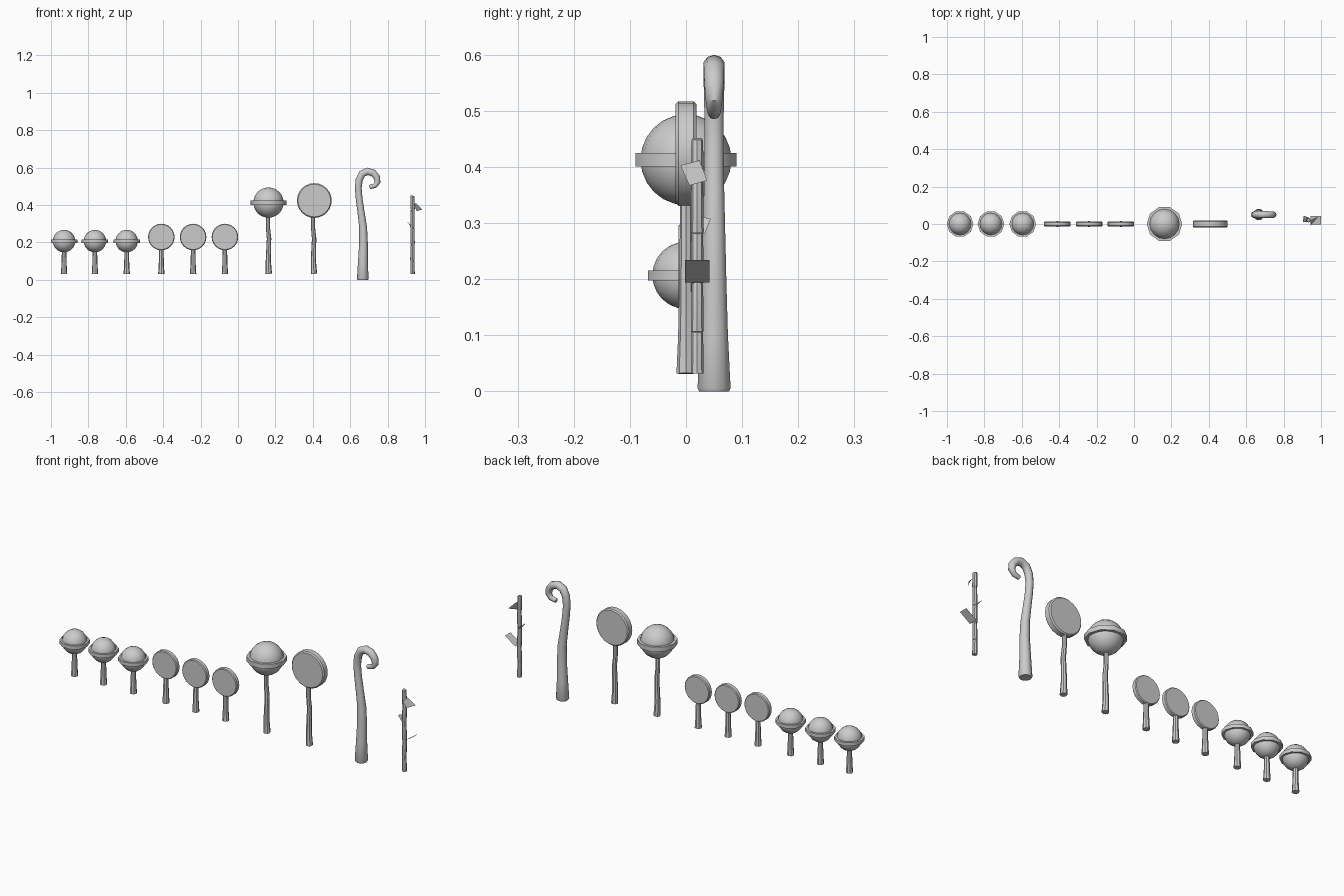
import bpy, bmesh, math
from mathutils import Vector

if "Cube" in bpy.data.objects:
    bpy.data.objects.remove(bpy.data.objects["Cube"])


def finish(name, bm, angle=40):
    bmesh.ops.recalc_face_normals(bm, faces=bm.faces)
    me = bpy.data.meshes.new(name)
    bm.to_mesh(me)
    bm.free()
    ob = bpy.data.objects.new(name, me)
    bpy.context.collection.objects.link(ob)
    bpy.ops.object.select_all(action='DESELECT')
    ob.select_set(True)
    bpy.context.view_layer.objects.active = ob
    bpy.ops.object.shade_smooth_by_angle(angle=math.radians(angle))
    return ob


def tube(name, pts, y, sides=10):
    """Capped tube along (x, z, radius) points in the plane at depth y."""
    bm = bmesh.new()
    rings = []
    for i, (x, z, r) in enumerate(pts):
        a, b = pts[max(i - 1, 0)], pts[min(i + 1, len(pts) - 1)]
        t = Vector((b[0] - a[0], 0, b[1] - a[1])).normalized()
        n = Vector((t.z, 0, -t.x))
        ring = []
        for k in range(sides):
            ang = 2 * math.pi * k / sides
            p = Vector((x, y, z)) + r * (math.cos(ang) * n + math.sin(ang) * Vector((0, 1, 0)))
            ring.append(bm.verts.new(p))
        rings.append(ring)
    for lo, hi in zip(rings, rings[1:]):
        for k in range(sides):
            j = (k + 1) % sides
            bm.faces.new((lo[k], lo[j], hi[j], hi[k]))
    bm.faces.new(rings[0][::-1])
    bm.faces.new(rings[-1])
    return finish(name, bm)


def lathe(name, profile, sides, centre, facing_front=False, angle=40):
    """Closed solid from (radius, height) profile, about z or about y."""
    bm = bmesh.new()
    rings = []
    for r, h in profile:
        ring = []
        for k in range(sides):
            a = 2 * math.pi * k / sides
            u, v = r * math.cos(a), r * math.sin(a)
            p = Vector((u, h, v)) if facing_front else Vector((u, v, h))
            ring.append(bm.verts.new(p + Vector(centre)))
        rings.append(ring)
    for lo, hi in zip(rings, rings[1:]):
        for k in range(sides):
            j = (k + 1) % sides
            bm.faces.new((lo[k], lo[j], hi[j], hi[k]))
    bm.faces.new(rings[0][::-1])
    bm.faces.new(rings[-1])
    return finish(name, bm, angle)


def ball_head(name, x, z, r, band_r, band_h):
    bm = bmesh.new()
    bmesh.ops.create_uvsphere(bm, u_segments=16, v_segments=12, radius=r)
    bmesh.ops.translate(bm, verts=bm.verts, vec=(x, 0, z))
    finish(name + "_ball", bm)
    h = band_h / 2
    lathe(name + "_band", [(r * 0.9, -h), (band_r, -h), (band_r, h), (r * 0.9, h)],
          10, (x, 0, z))


def disc_head(name, x, z, r, half):
    b = half * 0.3
    lathe(name + "_disc", [(r - b, -half), (r, -half + b), (r, half - b), (r - b, half)],
          24, (x, 0, z), True, 30)


def short_stick(name, x, top):
    tube(name, [(x, 0.032, 0.017), (x, 0.08, 0.014), (x, top, 0.011)], 0, 8)


# small sweets on short sticks
for i, x in enumerate((-0.93, -0.765, -0.595)):
    short_stick(f"small_ball_stick_{i}", x, 0.18)
    ball_head(f"small_sweet_{i}", x, 0.207, 0.06, 0.071, 0.018)
for i, x in enumerate((-0.41, -0.24, -0.07)):
    short_stick(f"small_disc_stick_{i}", x, 0.19)
    disc_head(f"small_flat_sweet_{i}", x, 0.229, 0.071, 0.013)

# large sweets on long, slightly bent sticks
for name, x in (("large_ball_stick", 0.163), ("large_disc_stick", 0.404)):
    tube(name, [(x + 0.002, 0.032, 0.017), (x - 0.001, 0.1, 0.014), (x + 0.001, 0.17, 0.0125),
                (x + 0.003, 0.22, 0.012), (x - 0.003, 0.28, 0.011), (x - 0.003, 0.36, 0.011)], 0, 8)
ball_head("large_sweet", 0.163, 0.413, 0.081, 0.095, 0.024)
disc_head("large_flat_sweet", 0.408, 0.424, 0.093, 0.019)

# hooked cane
tube("cane", [(0.667, 0, 0.028), (0.667, 0.006, 0.031), (0.668, 0.1, 0.026), (0.671, 0.2, 0.023),
              (0.669, 0.28, 0.021), (0.658, 0.36, 0.019), (0.648, 0.43, 0.018), (0.643, 0.49, 0.018),
              (0.648, 0.535, 0.019), (0.664, 0.567, 0.020), (0.692, 0.580, 0.020),
              (0.722, 0.572, 0.019), (0.742, 0.548, 0.018), (0.746, 0.522, 0.016),
              (0.732, 0.503, 0.013), (0.703, 0.496, 0.011)], 0.05, 10)

# jointed twig, each joint slightly offset and tapered
joints = [0.032, 0.107, 0.193, 0.283, 0.376, 0.45]
for i, (a, b) in enumerate(zip(joints, joints[1:])):
    dx = 0.001 * (-1) ** i
    tube(f"twig_joint_{i}", [(0.933 + dx, a, 0.0115), (0.933 - dx, b - 0.004, 0.0105),
                             (0.933, b, 0.009)], 0.02, 8)

# flat leaves
leaves = {
    "lower_leaf": [(0.943, -0.002, 0.194), (0.943, 0.042, 0.194), (1.0, 0.042, 0.234), (1.0, -0.002, 0.234)],
    "upper_leaf": [(0.942, -0.010, 0.403), (0.950, 0.024, 0.412), (0.985, 0.038, 0.376), (0.955, 0.006, 0.367)],
    "left_leaf": [(0.930, 0.012, 0.278), (0.935, 0.034, 0.282), (0.908, 0.044, 0.308), (0.902, 0.010, 0.315)],
}
for name, pts in leaves.items():
    bm = bmesh.new()
    bm.faces.new([bm.verts.new(p) for p in pts])
    finish(name, bm)
